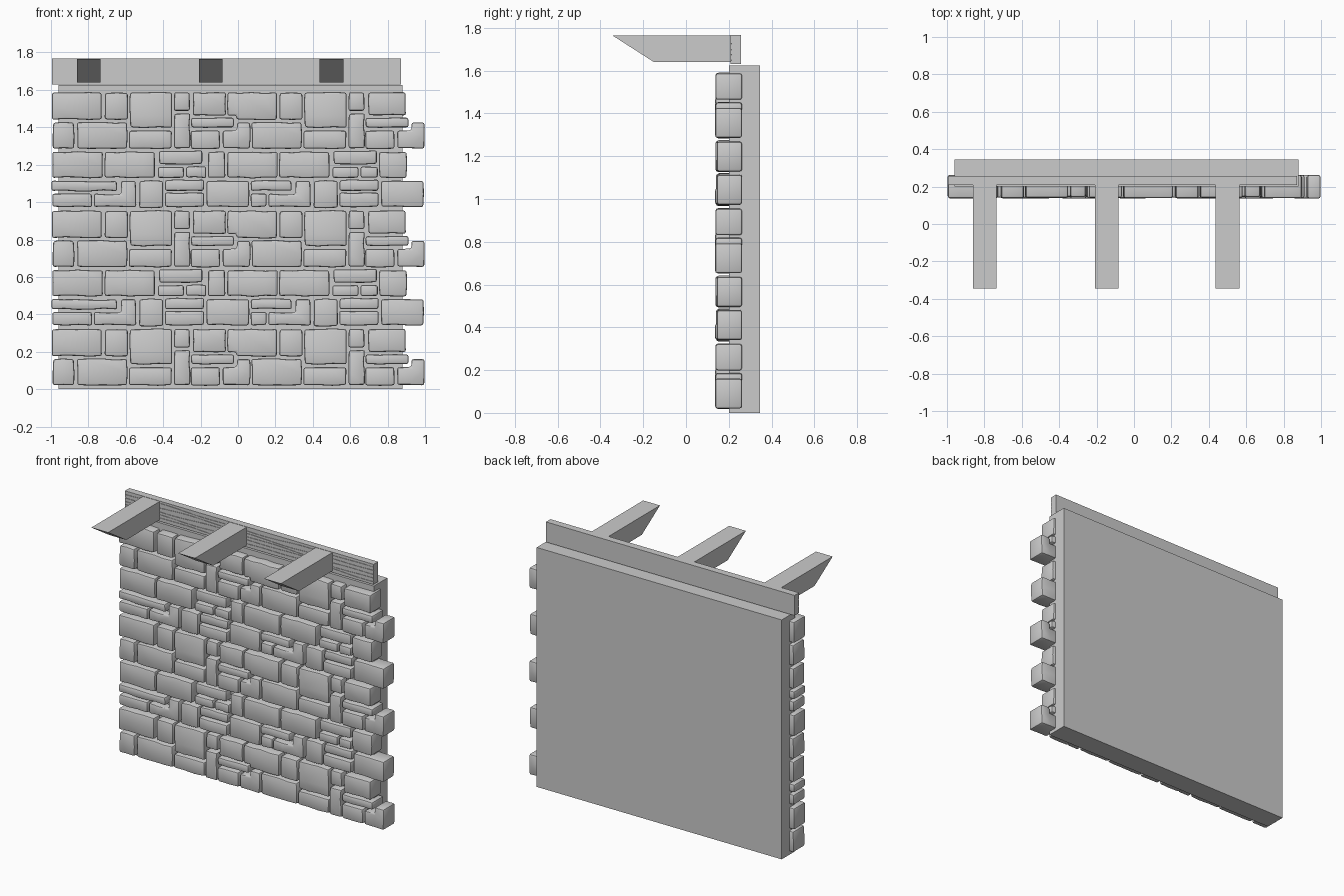
import bpy, bmesh, math, random

if "Cube" in bpy.data.objects:
    bpy.data.objects.remove(bpy.data.objects["Cube"])

PX = 187.0            # layout units per world unit
STEP_X, STEP_V = 174.5, 118.3


def finish(bm, name, smooth=False):
    bmesh.ops.recalc_face_normals(bm, faces=bm.faces[:])
    me = bpy.data.meshes.new(name)
    bm.to_mesh(me)
    bm.free()
    ob = bpy.data.objects.new(name, me)
    bpy.context.collection.objects.link(ob)
    if smooth:
        bpy.ops.object.select_all(action='DESELECT')
        ob.select_set(True)
        bpy.context.view_layer.objects.active = ob
        bpy.ops.object.shade_smooth_by_angle(angle=math.radians(35))
    return ob


def prism(bm, pts, axis, a, b):
    """Extrude a 2D outline along x (outline y,z) or y (outline x,z)."""
    def co(p, t):
        return (t, p[0], p[1]) if axis == 'x' else (p[0], t, p[1])
    f = bm.faces.new([bm.verts.new(co(p, a)) for p in pts])
    r = bmesh.ops.extrude_face_region(bm, geom=[f], use_keep_orig=True)
    vs = [v for v in r['geom'] if isinstance(v, bmesh.types.BMVert)]
    d = b - a
    bmesh.ops.translate(bm, verts=vs, vec=(d, 0, 0) if axis == 'x' else (0, d, 0))


def box(name, x0, x1, y0, y1, z0, z1):
    bm = bmesh.new()
    prism(bm, [(x0, z0), (x1, z0), (x1, z1), (x0, z1)], 'y', y0, y1)
    return finish(bm, name)


def rect(x0, x1, v0, v1):
    return [(x0, v0), (x1, v0), (x1, v1), (x0, v1)]


def stone(outline, dx, dv, seed, dest):
    """Worn block: hand-cut outline, extruded and rounded."""
    rng = random.Random(seed)
    pts = []
    for i, p in enumerate(outline):
        q = outline[(i + 1) % len(outline)]
        n = max(1, round(math.dist(p, q) / 13))
        for k in range(n):
            t = k / n
            j = 0.75 if k else 0.4
            pts.append(((p[0] + (q[0] - p[0]) * t + rng.uniform(-j, j) + dx - 238) / PX,
                        (p[1] + (q[1] - p[1]) * t + rng.uniform(-j, j) + dv) / PX))
    pts = [(max(-0.997, min(0.997, x)), z) for x, z in pts]
    bm = bmesh.new()
    prism(bm, pts, 'y', rng.uniform(0.136, 0.147), 0.262)
    bmesh.ops.recalc_face_normals(bm, faces=bm.faces[:])
    sharp = [e for e in bm.edges if e.calc_face_angle(0) > math.radians(40)]
    bmesh.ops.bevel(bm, geom=sharp, offset=0.011, segments=2, profile=0.5,
                    affect='EDGES', clamp_overlap=True)
    me = bpy.data.meshes.new("tmp")
    bm.to_mesh(me)
    bm.free()
    dest.from_mesh(me)
    bpy.data.meshes.remove(me)


# Stone layout: sets used in both tiles, the left one only, the right one only
A_both = [rect(77, 127, 4, 30), rect(105, 128, 33, 60), rect(130, 172, 25, 60),
          rect(129, 172, 4, 22), rect(174, 190, 42, 60), rect(174, 190, 4, 39),
          rect(191, 234, 25, 34.5), rect(191, 220, 4, 22),
          [(223, 4), (250, 4), (250, 30), (237, 30), (237, 22), (223, 22)]]
A_left = [rect(53, 74, 4, 30), rect(52, 102, 33, 60), rect(193, 226, 37, 60)]
A_right = [[(53, 60), (53, 37), (62, 37), (62, 33), (102, 33), (102, 60)],
           rect(194, 231, 37, 60)]
C_both = [[(94, 64), (136, 64), (136, 90), (121, 90), (121, 77), (94, 77)],
          rect(139, 163, 63, 90), rect(165, 204, 80, 91), rect(165, 204, 64, 78),
          rect(207, 249, 64, 90)]
C_left = [rect(51, 117, 80, 90), rect(52, 92, 64, 77)]
C_right = [rect(76, 117, 80, 90), rect(76, 92, 64, 77)]
B_both = [rect(105, 155, 93, 119), rect(159, 202, 107, 120), rect(158, 184, 93, 104)]
B_left = [rect(52, 103, 93, 119), rect(186, 206, 93, 104),
          [(208, 93), (225, 93), (225, 119), (208, 119)]]
B_right = [rect(53, 103, 93, 119), rect(186, 203, 93, 104), rect(205, 232, 93, 119)]

bm = bmesh.new()
for level in range(3):
    both = A_both + (C_both + B_both if level < 2 else [])
    sides = (A_left + (C_left + B_left if level < 2 else []),
             A_right + (C_right + B_right if level < 2 else []))
    for tile in range(2):
        for i, outline in enumerate(both):
            stone(outline, tile * STEP_X, level * STEP_V, i, bm)
        for i, outline in enumerate(sides[tile]):
            stone(outline, tile * STEP_X, level * STEP_V, 100 + 50 * tile + i, bm)
finish(bm, "wall_stones", True)

# Backing wall
box("wall_slab", -0.96, 0.88, 0.20, 0.345, 0, 1.625)

# Top plank with wavy grain strips on its front
X0, X1, Z0, Z1 = -0.995, 0.872, 1.63, 1.767
box("plank_core", X0, X1, 0.2125, 0.257, Z0, Z1)
N, ROWS = 40, 6


def grain(row, t):
    z = Z0 + (Z1 - Z0) * row / ROWS
    if row in (0, ROWS):
        return z
    return z + 0.005 * math.sin(9 * t + row * 1.3) + 0.003 * math.sin(23 * t + row * 2.1)


bm = bmesh.new()
for r in range(ROWS):
    lo = 0.001 if r else 0
    hi = 0.001 if r < ROWS - 1 else 0
    low = [(X0 + (X1 - X0) * k / N, grain(r, k / N) + lo) for k in range(N + 1)]
    high = [(X0 + (X1 - X0) * k / N, grain(r + 1, k / N) - hi) for k in range(N + 1)]
    prism(bm, low + high[::-1], 'y', 0.209, 0.2135)
finish(bm, "plank_grain")

# Projecting rafters with slanted ends
for i, xc in enumerate((-0.797, -0.145, 0.5)):
    bm = bmesh.new()
    prism(bm, [(-0.345, 1.765), (-0.15, 1.64), (0.212, 1.64), (0.212, 1.765)],
          'x', xc - 0.063, xc + 0.063)
    finish(bm, f"rafter_{i + 1}")
